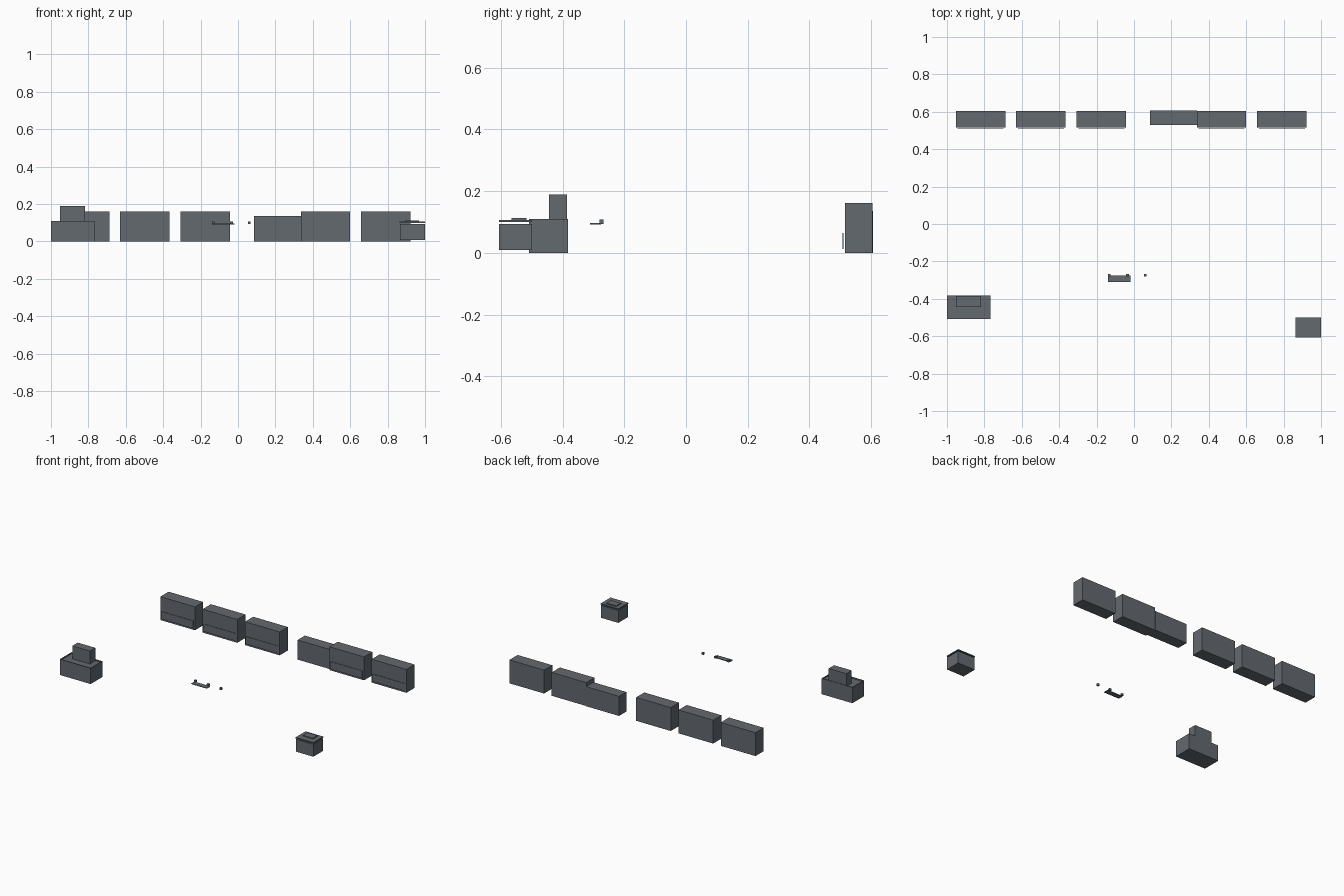
import bpy

cube = bpy.data.objects.get("Cube")
if cube:
    bpy.data.objects.remove(cube)

# One slate grey material
grey = bpy.data.materials.new("slate_grey")
grey.use_nodes = True
colour = (0.127, 0.144, 0.162, 1)
grey.diffuse_color = colour
grey.node_tree.nodes["Principled BSDF"].inputs["Base Color"].default_value = colour


def box(name, x, y, z):
    """Box from its (low, high) extent on each axis."""
    spans = (x, y, z)
    bpy.ops.mesh.primitive_cube_add(size=1, location=[(a + b) / 2 for a, b in spans])
    ob = bpy.context.object
    ob.name = name
    ob.scale = [b - a for a, b in spans]
    bpy.ops.object.transform_apply(location=False, rotation=False, scale=True)
    ob.data.materials.append(grey)
    return ob


# Back row: equal blocks, each with a low panel standing just off its front
for i, x in enumerate((-0.82, -0.498, -0.175, 0.468, 0.79)):
    box(f"row_block_{i + 1}", (x - 0.132, x + 0.132), (0.515, 0.604), (0, 0.161))
    box(f"front_panel_{i + 1}", (x - 0.123, x + 0.123), (0.507, 0.51), (0.013, 0.065))
box("low_row_block", (0.085, 0.337), (0.528, 0.607), (0, 0.135))

# Stepped building with a thin parapet around its flat roof
left, right, front, back = -1.0, -0.766, -0.509, -0.382
rim = 0.003
box("building_base", (left, right), (front, back), (0, 0.1))
parapet = (0.1, 0.109)
box("parapet_front", (left, right), (front, front + rim), parapet)
box("parapet_back", (left, right), (back - rim, back), parapet)
box("parapet_right", (left, left + rim), (front + rim, back - rim), parapet)
box("parapet_left", (right - rim, right), (front + rim, back - rim), parapet)
box("building_tower", (-0.951, -0.817), (-0.444, -0.386), (0.1, 0.189))

# Kiosk with a floating roof slab and hatch
box("kiosk_body", (0.866, 0.999), (-0.607, -0.5), (0.009, 0.094))
box("kiosk_roof", (0.864, 1.0), (-0.607, -0.499), (0.1, 0.107))
box("kiosk_hatch", (0.893, 0.967), (-0.566, -0.517), (0.107, 0.113))

# Small ledge with posts behind it
box("ledge", (-0.139, -0.019), (-0.311, -0.276), (0.092, 0.096))
for i, x in enumerate((-0.132, -0.035, 0.061)):
    box(f"post_{i + 1}", (x - 0.007, x + 0.007), (-0.281, -0.267), (0.094, 0.108))
